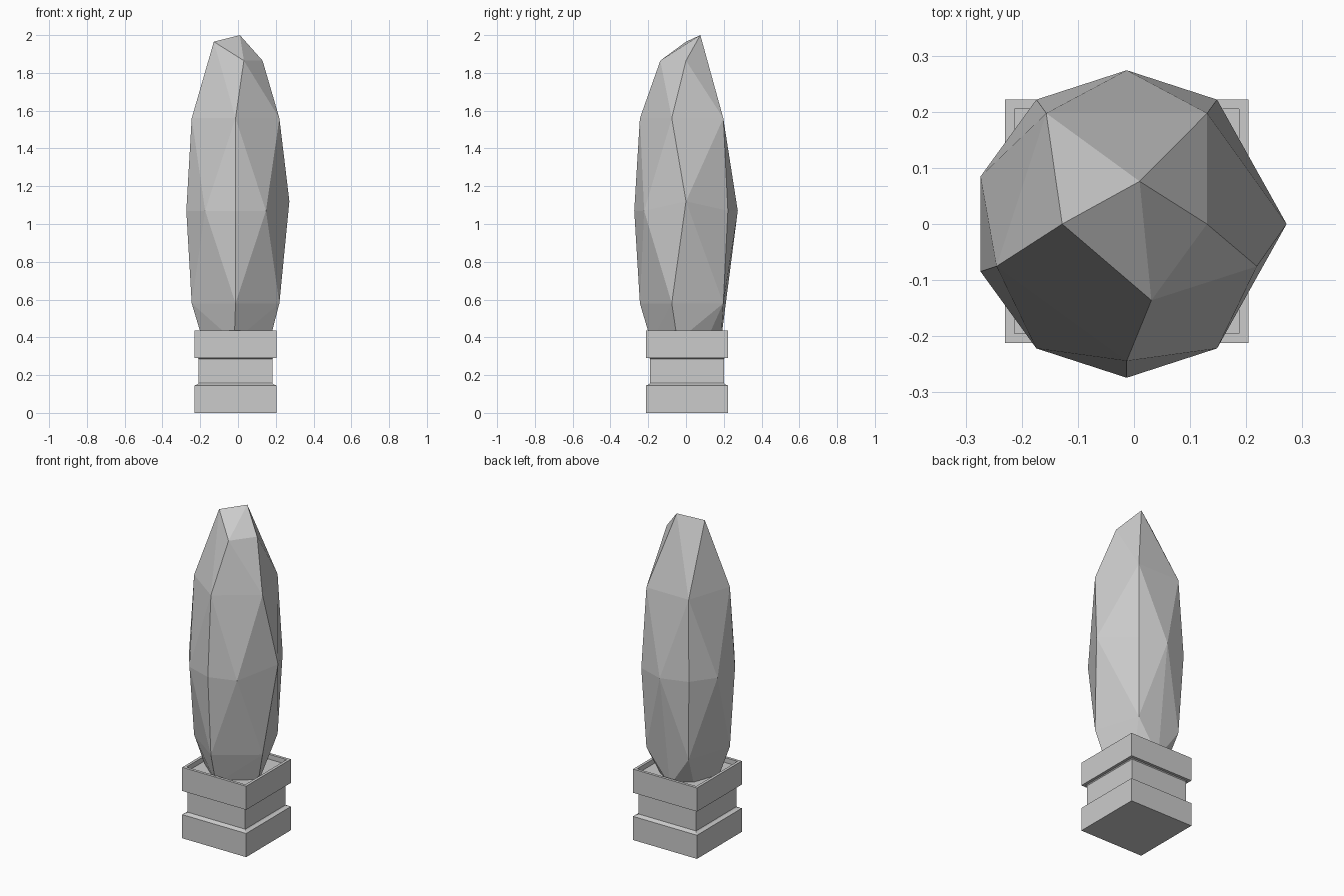
import bpy, bmesh
from math import sin, cos, radians

cube = bpy.data.objects.get("Cube")
if cube:
    bpy.data.objects.remove(cube, do_unlink=True)

CX, CY = -0.013, 0.005


def make_material(name, rgb):
    m = bpy.data.materials.new(name)
    m.use_nodes = True
    m.diffuse_color = (*rgb, 1)
    m.node_tree.nodes["Principled BSDF"].inputs["Base Color"].default_value = (*rgb, 1)
    return m


def finish(bm, name, material):
    bmesh.ops.recalc_face_normals(bm, faces=bm.faces[:])
    mesh = bpy.data.meshes.new(name)
    bm.to_mesh(mesh)
    bm.free()
    mesh.materials.append(material)
    ob = bpy.data.objects.new(name, mesh)
    bpy.context.collection.objects.link(ob)
    return ob


def polar(radius, angle, z):
    a = radians(angle)
    return (CX + radius * cos(a), radius * sin(a), z)


grey = make_material("plain grey", (0.6, 0.6, 0.6))

# Square planter: stacked square rings with a recessed top
bm = bmesh.new()
profile = [(0.217, 0), (0.217, 0.145), (0.2, 0.152), (0.195, 0.157), (0.195, 0.285),
           (0.2, 0.29), (0.217, 0.29), (0.217, 0.435), (0.2, 0.435), (0.2, 0.405)]
rings = []
for half, z in profile:
    rings.append([bm.verts.new((CX + sx * half, CY + sy * half, z))
                  for sx, sy in ((-1, -1), (1, -1), (1, 1), (-1, 1))])
for low, high in zip(rings, rings[1:]):
    for i in range(4):
        j = (i + 1) % 4
        bm.faces.new((low[i], low[j], high[j], high[i]))
bm.faces.new(rings[0][::-1])
bm.faces.new(rings[-1])
finish(bm, "planter", grey)

# Faceted shrub: convex hull of staggered rings and an uneven crown
points = [polar(0.244, 54 + 72 * k, z) for k in range(5) for z in (0.58, 1.56)]
points += [polar(0.274, 54 + 36 * k, 1.07) for k in range(8)]
points += [(0.272, 0, 1.12)]
points += [(0.01, 0.076, 2), (-0.128, 0, 1.965), (0.031, -0.136, 1.865), (0.13, 0, 1.865)]
points += [(-0.185, -0.045, 0.38), (-0.02, -0.185, 0.38), (0.167, -0.045, 0.38),
           (0.09, 0.107, 0.38), (-0.13, 0.107, 0.38), (-0.02, 0.185, 0.38)]
bm = bmesh.new()
for p in points:
    bm.verts.new(p)
bmesh.ops.convex_hull(bm, input=bm.verts[:])
finish(bm, "shrub", grey)
